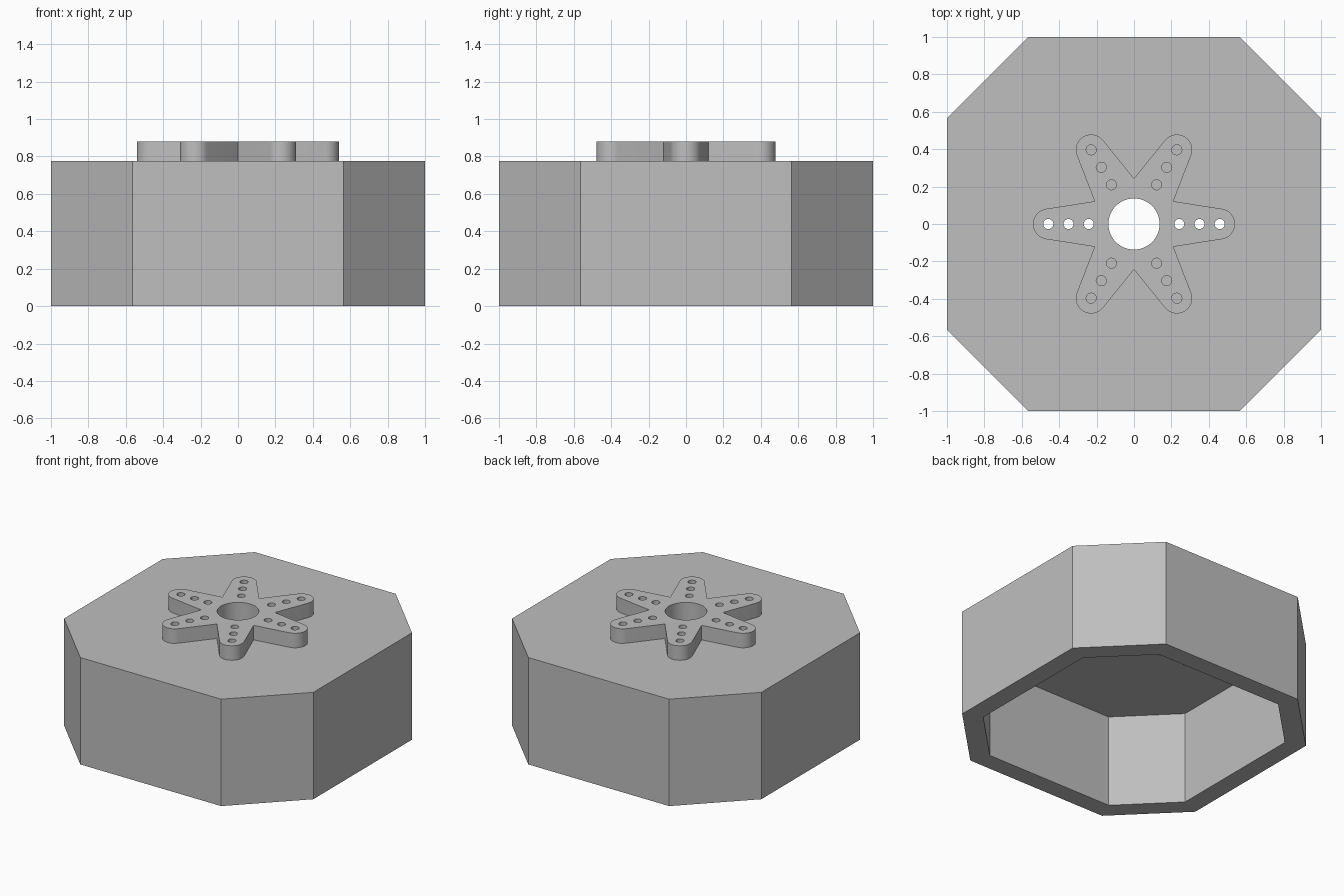
import bpy
import bmesh
from math import sin, cos, asin, atan2, hypot, pi, tau, radians

if "Cube" in bpy.data.objects:
    bpy.data.objects.remove(bpy.data.objects["Cube"])

BASE_TOP = 0.775
HORN_TOP = 0.88
WALL = 0.134
ROOF = 0.105
HOLE_SPOTS = (0.242, 0.35, 0.458)

grey = bpy.data.materials.new("plain grey")
grey.use_nodes = True
grey.diffuse_color = (0.52, 0.52, 0.52, 1)
grey.node_tree.nodes["Principled BSDF"].inputs["Base Color"].default_value = grey.diffuse_color


def prism(name, outline, z0, z1):
    """Extrude a counter-clockwise outline between two heights."""
    bm = bmesh.new()
    face = bm.faces.new([bm.verts.new((x, y, z0)) for x, y in outline])
    up = bmesh.ops.extrude_face_region(bm, geom=[face])["geom"]
    top = [v for v in up if isinstance(v, bmesh.types.BMVert)]
    bmesh.ops.translate(bm, verts=top, vec=(0, 0, z1 - z0))
    bmesh.ops.recalc_face_normals(bm, faces=bm.faces)
    mesh = bpy.data.meshes.new(name)
    bm.to_mesh(mesh)
    bm.free()
    mesh.materials.append(grey)
    obj = bpy.data.objects.new(name, mesh)
    bpy.context.collection.objects.link(obj)
    return obj


def circle(x, y, r, n):
    return [(x + r * cos(tau * i / n), y + r * sin(tau * i / n)) for i in range(n)]


def octagon(half, corner):
    pts = []
    for sx, sy in ((1, 1), (-1, 1), (-1, -1), (1, -1)):
        pair = [(sx * half, sy * corner), (sx * corner, sy * half)]
        pts += pair if sx * sy > 0 else pair[::-1]
    return pts


def cut(target, cutter):
    """Subtract the cutter for good, then discard it."""
    cutter.hide_render = True
    mod = target.modifiers.new("cut", "BOOLEAN")
    mod.operation = "DIFFERENCE"
    mod.solver = "EXACT"
    mod.object = cutter
    bpy.context.view_layer.objects.active = target
    bpy.ops.object.modifier_apply(modifier=mod.name)
    bpy.data.objects.remove(cutter)


def star(notch, reach, tip, steps=16):
    """Six tapered arms whose round tips are tangent to the straight flanks."""
    nx, ny = notch * cos(pi / 6), notch * sin(pi / 6)
    dx, dy = reach - nx, -ny
    sweep = atan2(dy, dx) + asin(tip / hypot(dx, dy)) + pi / 2
    pts = []
    for arm in range(6):
        a = arm * pi / 3
        for i in range(steps + 1):
            t = a - sweep + 2 * sweep * i / steps
            pts.append((reach * cos(a) + tip * cos(t), reach * sin(a) + tip * sin(t)))
        pts.append((notch * cos(a + pi / 6), notch * sin(a + pi / 6)))
    return pts


# Open-bottomed octagonal housing with an even wall
corner = 0.565
inner_corner = corner - WALL * (2 ** 0.5 - 1)
housing = prism("housing", octagon(1, corner), 0, BASE_TOP)
cut(housing, prism("cavity", octagon(1 - WALL, inner_corner), -0.1, BASE_TOP - ROOF))

# Six-armed mounting horn
horn = prism("star_horn", star(0.243, 0.458, 0.082), BASE_TOP, HORN_TOP)

# Shaft bore passes through both parts
for part in (housing, horn):
    cut(part, prism("bore", circle(0, 0, 0.137, 48), 0.5, 1))

# Screw holes: three per arm, only the sideways arms drill through the roof
for arm in range(6):
    a = arm * pi / 3
    for d in HOLE_SPOTS:
        spot = circle(d * cos(a), d * sin(a), 0.027, 20)
        cut(horn, prism("screw_hole", spot, 0.7, 1))
        if arm % 3 == 0:
            cut(housing, prism("screw_hole", spot, 0.5, 1))

# Round walls smooth, every real corner crisp
for part in (housing, horn):
    bpy.ops.object.select_all(action="DESELECT")
    part.select_set(True)
    bpy.context.view_layer.objects.active = part
    bpy.ops.object.shade_smooth_by_angle(angle=radians(25))
